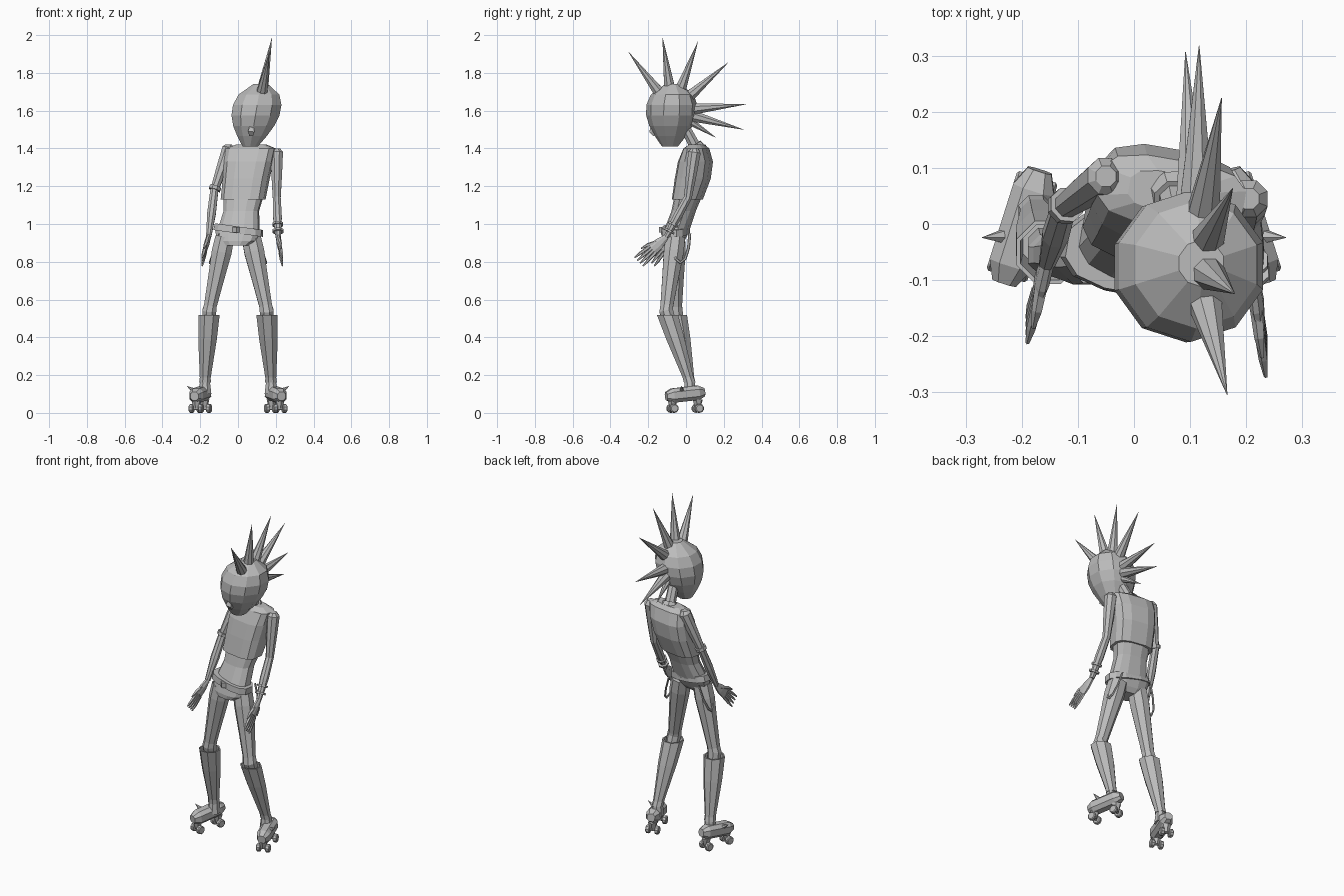
import bpy, bmesh
from math import cos, sin, pi, radians, sqrt
from mathutils import Vector

if "Cube" in bpy.data.objects:
    bpy.data.objects.remove(bpy.data.objects["Cube"])

GREY = (.5, .5, .5, 1)
material = bpy.data.materials.new("plain grey")
material.use_nodes = True
material.diffuse_color = GREY
material.node_tree.nodes["Principled BSDF"].inputs["Base Color"].default_value = GREY

UP = Vector((0, 0, 1))
ACROSS = Vector((1, 0, 0))
BODY_ACROSS = Vector((1, -.17, 0)).normalized()
SIDES = {"right": -1, "left": 1}


def sweep(name, points, radii, sides=8, across=ACROSS, level=False, square=1):
    """Skin a path with rings; each radius is a number or a (width, depth) pair."""
    bm = bmesh.new()
    points = [Vector(p) for p in points]
    last = len(points) - 1
    rings = []
    for i, (point, radius) in enumerate(zip(points, radii)):
        width, depth = radius if isinstance(radius, tuple) else (radius, radius)
        tangent = (points[min(i + 1, last)] - points[max(i - 1, 0)]).normalized()
        if level:
            tangent = UP
        u = (across - tangent * across.dot(tangent)).normalized()
        v = tangent.cross(u)
        ring = []
        for k in range(sides):
            angle = 2 * pi * (k + .5) / sides
            offset = [abs(w / cos(pi / sides)) ** square * (1 if w > 0 else -1)
                      for w in (cos(angle), sin(angle))]
            ring.append(bm.verts.new(point + u * width * offset[0] + v * depth * offset[1]))
        rings.append(ring)
    for lower, upper in zip(rings, rings[1:]):
        for k in range(sides):
            following = (k + 1) % sides
            bm.faces.new((lower[k], lower[following], upper[following], upper[k]))
    bm.faces.new(rings[0])
    bm.faces.new(rings[-1])
    bmesh.ops.recalc_face_normals(bm, faces=bm.faces)
    mesh = bpy.data.meshes.new(name)
    bm.to_mesh(mesh)
    bm.free()
    mesh.materials.append(material)
    part = bpy.data.objects.new(name, mesh)
    bpy.context.collection.objects.link(part)


def along(start, end, *fractions):
    """Points at the given fractions of the way from start to end."""
    return [start.lerp(end, fraction) for fraction in fractions]


def steps(count):
    return [i / count for i in range(count + 1)]


# Head: an egg with a narrow chin, leaning to the left
chin = Vector((.065, -.085, 1.41))
crown = Vector((.12, -.07, 1.74))


def head_radius(t):
    if t < .6:
        return .04 + .09 * sin(pi / 2 * t / .6)
    return .13 * sqrt(1 - ((t - .6) / .42) ** 2)


sweep("head", along(chin, crown, *steps(6)), [head_radius(t) for t in steps(6)], 10, level=True)
sweep("nose", [(.075, -.17, 1.55), (.07, -.177, 1.49), (.07, -.165, 1.47)], [.004, .017, .01], 4)

# Mohawk: spikes fanned from the middle of the head in one tilted plane
skull_middle = Vector((.11, -.07, 1.6))
for angle in (127, 98, 70, 41, 5, -15, -32):
    a = radians(angle)
    direction = Vector((.18 * sin(a), cos(a), sin(a)))
    lowest = angle < -30
    sweep("mohawk_spike", [skull_middle + direction * .11,
                           skull_middle + direction * (.27 if lowest else .39)],
          [.02 if lowest else .03, .0005])


# Trunk: rings follow a spine that curves back towards the shoulders
def spine(z):
    rise = z - .95
    return Vector((.15 * rise, .11 * sin(pi * rise / .94) - .055, z))


def trunk_part(name, heights, radii, square):
    sweep(name, [spine(z) for z in heights], radii, 12, BODY_ACROSS, True, square)


trunk_part("sleeveless_top", [1.13, 1.24, 1.33, 1.4, 1.42],
           [(.115, .075), (.12, .088), (.127, .085), (.13, .06), (.08, .035)], .65)
trunk_part("waist", [.96, 1.07, 1.16], [(.11, .062), (.092, .06), (.105, .07)], .8)
trunk_part("hips", [.885, .91, .965], [(.07, .045), (.105, .056), (.12, .064)], .8)
sweep("belt", [spine(.95), spine(.95) + Vector((.005, 0, .036))],
      [(.13, .07), (.126, .068)], 12, BODY_ACROSS, square=.75)
buckle = spine(.955) + Vector((-.01, -.07, 0))
sweep("belt_buckle", [buckle, buckle + UP * .03], [.014, .014], 4, Vector((1, -1, 0)))
neck_base = Vector((.07, .065, 1.38))
neck_top = Vector((.085, -.01, 1.52))
sweep("neck", [neck_base, neck_top], [.03, .026])
sweep("collar", along(neck_base, neck_top, .15, .3), [.045, .038])

# Arms: shoulder, elbow, wrist and fingertips of each side
arms = {"right": [(-.05, .085, 1.4), (-.125, .03, 1.18), (-.155, -.07, .935), (-.19, -.19, .8)],
        "left": [(.205, .045, 1.38), (.205, .01, 1.14), (.213, -.105, .93), (.235, -.25, .8)]}
FINGER_SPREAD = Vector((0, .7, -.7))
for label, joints in arms.items():
    shoulder, elbow, wrist, tip = map(Vector, joints)
    knuckle = wrist.lerp(tip, .5)
    sweep(label + "_arm",
          [shoulder + UP * .02, *along(shoulder, elbow, 0, .5, 1), *along(elbow, wrist, .5, 1)],
          [.018, .033, .028, .021, .023, .014])
    sweep(label + "_palm", along(wrist, knuckle, 0, .5, 1),
          [(.012, .015), (.013, .028), (.009, .03)])
    for finger in range(4):
        fan = FINGER_SPREAD * (finger - 1.5)
        sweep(label + "_finger", [knuckle + fan * .015, knuckle.lerp(tip, .6) + fan * .019,
                                  tip + fan * .021], [.008, .007, .003], 5)
    sweep(label + "_thumb", [wrist.lerp(knuckle, .3), knuckle - FINGER_SPREAD * .035,
                             knuckle.lerp(tip, .4) - FINGER_SPREAD * .045], [.011, .008, .003], 5)
    # Worn bands: one on the right elbow, two above the left wrist
    if label == "right":
        sweep("right_elbow_band", along(shoulder, elbow, .92, 1), [.03, .03])
    else:
        for place in (.65, .82):
            sweep("left_wrist_band", along(elbow, wrist, place, place + .05), [.028, .028])

for label, s in SIDES.items():
    # Strap hanging in a loop from the belt
    arc = [pi * t for t in steps(6)]
    sweep(label + "_hanging_strap",
          [(s * (.1 + .05 * sin(a)), .05 * cos(a) - .03, .95 - .155 * sin(a)) for a in arc],
          [(.004, .007) for a in arc], 6)

    # Leg and open flared boot, the left knee further forward
    hip = Vector((s * .07, -.055, .93))
    knee = Vector((s * .152, -.08 - s * .025, .54))
    ankle = Vector((s * .175, .02, .16))
    sweep(label + "_leg", [*along(hip, knee, 0, .2, .6, .93, 1), knee.lerp(ankle, .25)],
          [.05, .053, .042, .034, .037, .03])
    sweep(label + "_boot_shaft", along(knee, ankle, .25, .06, .06, .4, .93, 1),
          [.04, .049, .056, .049, .029, .031], level=True)
    sweep(label + "_ankle", [ankle, ankle - UP * .06], [.027, .034], level=True)

    # Roller skate, toes turned outwards
    centre = Vector((s * .198, 0, 0))
    forward = Vector((s * .3, -.95, 0)).normalized()
    outward = UP.cross(forward) * s

    def on_skate(ahead, out, height):
        return centre + forward * ahead + outward * out + UP * height

    shoe = steps(6)
    sweep(label + "_skate_shoe", [on_skate(.21 * t - .1, 0, .11 - .022 * t) for t in shoe],
          [.022 if t in (0, 1) else .038 for t in shoe], 8, outward, square=.8)
    for ahead in (-.065, .075):
        sweep(label + "_truck", [on_skate(ahead, 0, .022), on_skate(ahead, 0, .07)],
              [.012, .024], 6, outward, True)
        sweep(label + "_axle", [on_skate(ahead, w * .035, .023) for w in (-1, 1)],
              [.007, .007], 6, forward)
        for w in (-1, 1):
            sweep(label + "_wheel", [on_skate(ahead, w * e, .024) for e in (.014, .018, .034, .038)],
                  [.018, .023, .023, .018], 10, forward)
    sweep(label + "_shoe_spur", [on_skate(.03, .022, .115), on_skate(.045, .062, .142)],
          [.013, .0005], 6, forward)
